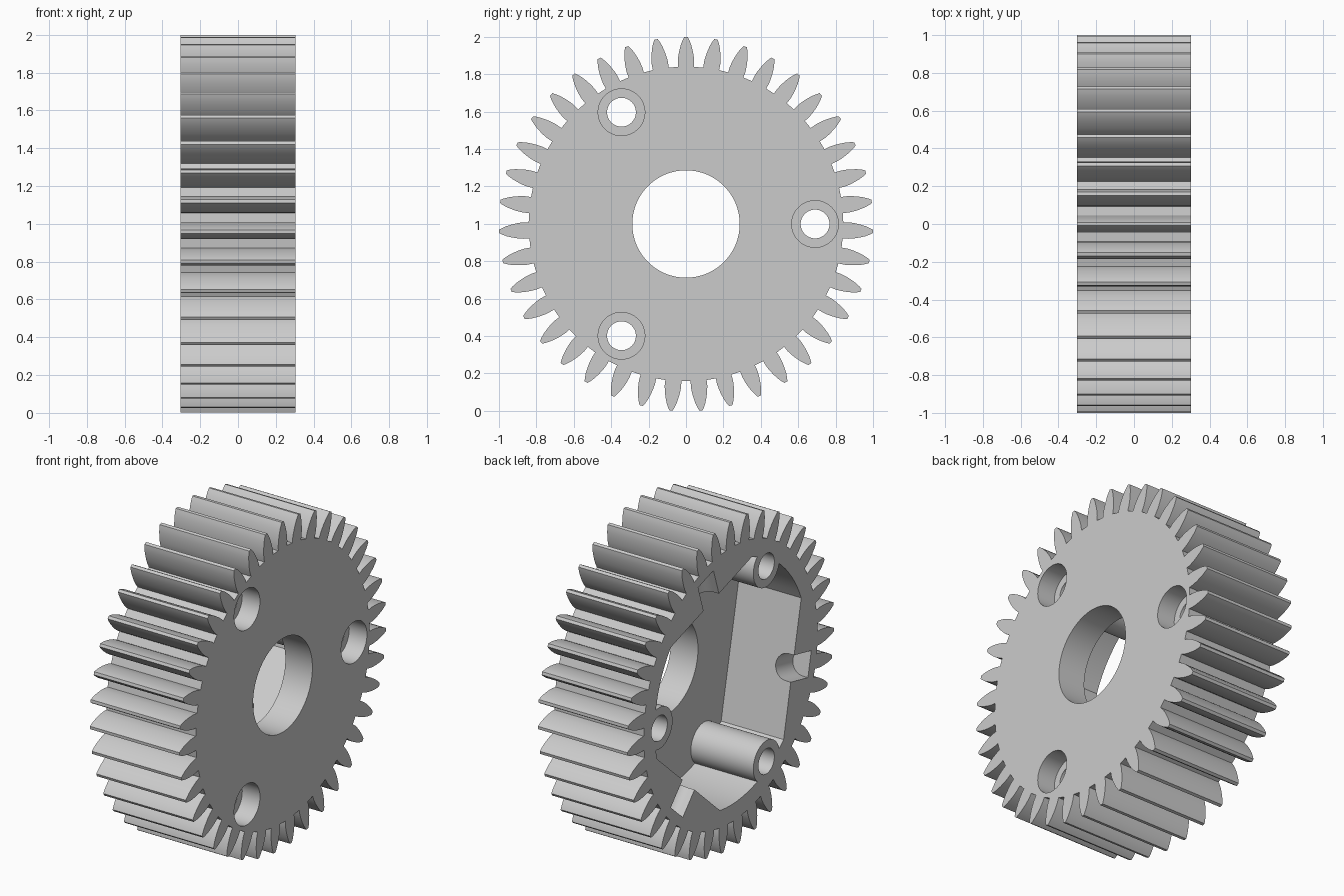
import bpy, bmesh
from math import cos, sin, pi, radians, acos, degrees
from mathutils import Matrix, Vector

cube = bpy.data.objects.get("Cube")
if cube:
    bpy.data.objects.remove(cube, do_unlink=True)

TEETH = 39
HALF = 0.303          # half the gear width
FLOOR = 0.12          # inner face of the web
AXIS = Vector((0, 0, 0.999))
BOLT_R, BOLT_ANGLES = 0.69, (0, 120, 240)
POCKET_R, FLAT_R, FLAT_ANGLES = 0.735, 0.61, (72, 192, 312)

# Single material
grey = bpy.data.materials.new("plain_grey")
grey.use_nodes = True
colour = (0.6, 0.6, 0.6, 1)
grey.diffuse_color = colour
grey.node_tree.nodes["Principled BSDF"].inputs["Base Color"].default_value = colour


def prism(name, outline, x0, x1, matrix=Matrix.Translation(AXIS)):
    """Extrude a (y, z) outline along x."""
    bm = bmesh.new()
    face = bm.faces.new([bm.verts.new((x0, y, z)) for y, z in outline])
    out = bmesh.ops.extrude_face_region(bm, geom=[face])
    moved = [v for v in out["geom"] if isinstance(v, bmesh.types.BMVert)]
    bmesh.ops.translate(bm, verts=moved, vec=(x1 - x0, 0, 0))
    bmesh.ops.recalc_face_normals(bm, faces=bm.faces)
    bm.transform(matrix)
    mesh = bpy.data.meshes.new(name)
    bm.to_mesh(mesh)
    bm.free()
    mesh.materials.append(grey)
    obj = bpy.data.objects.new(name, mesh)
    bpy.context.collection.objects.link(obj)
    return obj


def polar(r, deg):
    return r * cos(radians(deg)), r * sin(radians(deg))


def circle(r, centre=(0, 0), n=64):
    return [(centre[0] + r * cos(2 * pi * i / n), centre[1] + r * sin(2 * pi * i / n))
            for i in range(n)]


def cut(target, cutter):
    """Subtract the cutter and remove it."""
    cutter.hide_render = True
    mod = target.modifiers.new("cut", 'BOOLEAN')
    mod.operation, mod.solver, mod.object = 'DIFFERENCE', 'EXACT', cutter
    bpy.context.view_layer.objects.active = target
    bpy.ops.object.modifier_apply(modifier=mod.name)
    bpy.data.objects.remove(cutter, do_unlink=True)


# Toothed blank: radius and half thickness up one flank
flank = [(0.84, 0.043), (0.87, 0.044), (0.9, 0.041), (0.93, 0.035),
         (0.96, 0.027), (0.985, 0.017), (1.0, 0.009)]
tooth = [(r, -w) for r, w in flank] + [(r, w) for r, w in reversed(flank)]
outline = []
for i in range(TEETH):
    a = pi / 2 + 2 * pi * i / TEETH
    outline += [(r * cos(a) - t * sin(a), r * sin(a) + t * cos(a)) for r, t in tooth]
gear = prism("gear_body", outline, -HALF, HALF)

# Pocket with three flats, leaving the screw bosses standing
half_flat = degrees(acos(FLAT_R / POCKET_R))
pocket_outline = []
for c in FLAT_ANGLES:
    span = 120 - 2 * half_flat
    pocket_outline += [polar(POCKET_R, c + half_flat + span * i / 12) for i in range(13)]
pocket = prism("pocket_cutter", pocket_outline, -HALF - 0.1, FLOOR)
for a in BOLT_ANGLES:
    cut(pocket, prism("boss_shape", circle(0.127, polar(BOLT_R, a)), -1, 1))
cut(gear, pocket)

# Centre bore
cut(gear, prism("bore_cutter", circle(0.287, n=96), -1, 1))

# Screw holes with counterbores
for a in BOLT_ANGLES:
    spot = polar(BOLT_R, a)
    cut(gear, prism("screw_cutter", circle(0.077, spot, 48), -1, 1))
    cut(gear, prism("counterbore_cutter", circle(0.125, spot, 48), HALF - 0.12, 1))

# Round-bottomed notches in the rim, one per flat
W = 0.078
notch = [(-W, -0.5)] + [(-W * cos(pi * i / 16), -HALF + 0.035 + W * sin(pi * i / 16))
                        for i in range(17)] + [(W, -0.5)]
for a in FLAT_ANGLES:
    c, s = polar(1, a)
    frame = Matrix(((0, 0, 1), (c, -s, 0), (s, c, 0))).to_4x4()
    cut(gear, prism("notch_cutter", notch, 0.5, 0.78, Matrix.Translation(AXIS) @ frame))

# Smooth the curved walls, keep the corners crisp
bpy.ops.object.select_all(action='DESELECT')
gear.select_set(True)
bpy.context.view_layer.objects.active = gear
bpy.ops.object.shade_smooth_by_angle(angle=radians(25))
